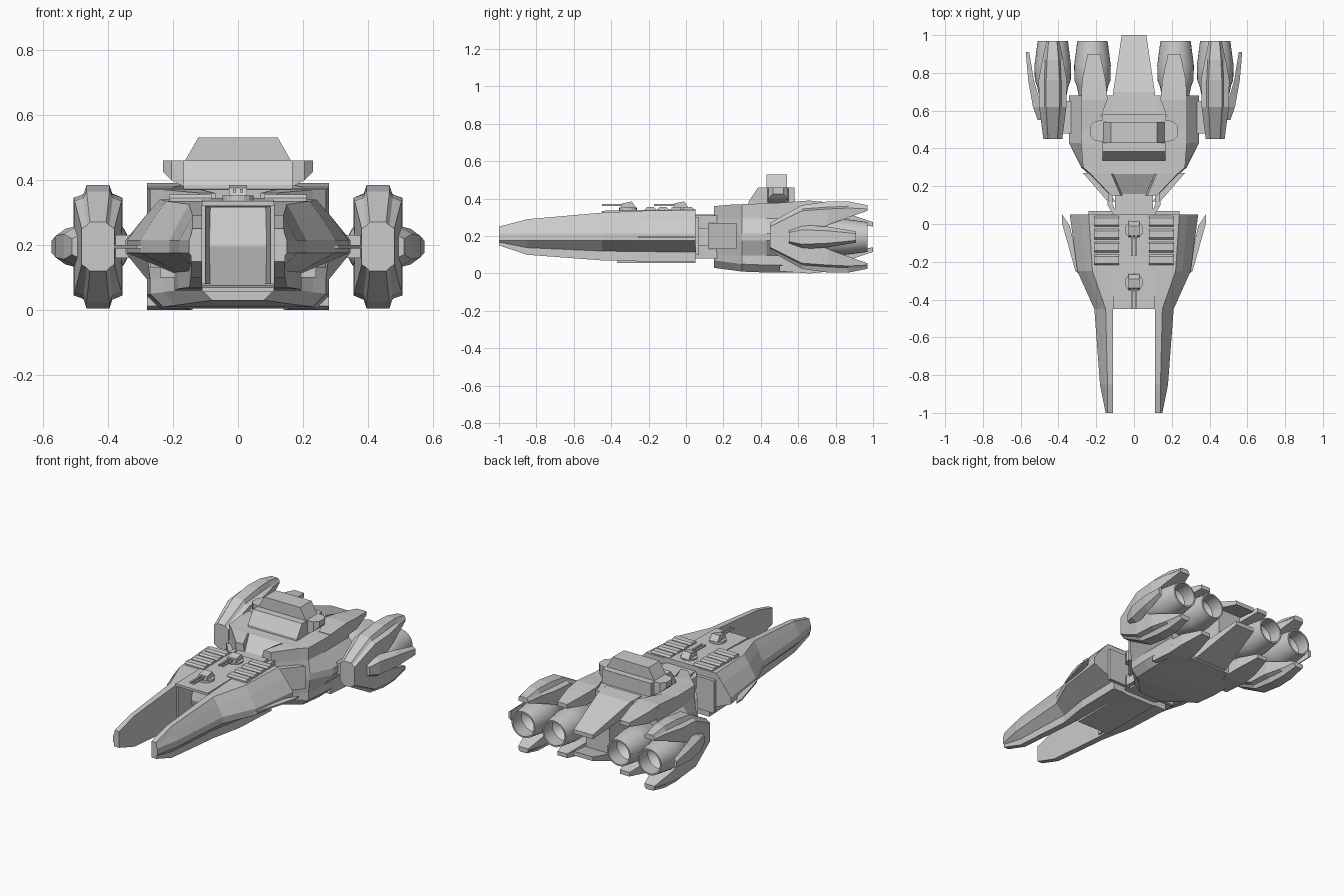
import bpy, bmesh, math

old = bpy.data.objects.get("Cube")
if old:
    bpy.data.objects.remove(old, do_unlink=True)

grey = bpy.data.materials.new("hull_grey")
grey.use_nodes = True
COLOUR = (0.6, 0.6, 0.6, 1)
grey.diffuse_color = COLOUR
grey.node_tree.nodes["Principled BSDF"].inputs["Base Color"].default_value = COLOUR

MID = 0.195  # height of the ship's centre line


def loft(name, rings, mirror=True, flip=False, smooth=False):
    """Skin a list of equal-length rings, cap both ends, optionally mirror in x or flip in z."""
    bm = bmesh.new()
    copies = [False, True] if flip else [False]
    for upside_down in copies:
        loops = []
        for ring in rings:
            loops.append([bm.verts.new((x, y, 2 * MID - z if upside_down else z)) for x, y, z in ring])
        count = len(loops[0])
        for first, second in zip(loops, loops[1:]):
            for i in range(count):
                j = (i + 1) % count
                bm.faces.new((first[i], first[j], second[j], second[i]))
        bm.faces.new(loops[0])
        bm.faces.new(loops[-1])
    bmesh.ops.recalc_face_normals(bm, faces=bm.faces)
    mesh = bpy.data.meshes.new(name)
    bm.to_mesh(mesh)
    bm.free()
    mesh.materials.append(grey)
    obj = bpy.data.objects.new(name, mesh)
    bpy.context.collection.objects.link(obj)
    if mirror:
        obj.modifiers.new("mirror", "MIRROR").use_mirror_merge = False
    if smooth:
        bpy.ops.object.select_all(action="DESELECT")
        obj.select_set(True)
        bpy.context.view_layer.objects.active = obj
        bpy.ops.object.shade_smooth_by_angle(angle=math.radians(35))
    return obj


def rect(y, left, right, low, high):
    """Upright rectangle across the ship at one y."""
    return [(left, y, low), (right, y, low), (right, y, high), (left, y, high)]


def box(name, left, right, back, front, low, high, mirror=True, flip=False):
    return loft(name, [rect(back, left, right, low, high), rect(front, left, right, low, high)], mirror, flip)


def side_profile(name, profile, left, right, mirror=False):
    """Extrude a (y, z) profile across x."""
    return loft(name, [[(x, y, z) for y, z in profile] for x in (left, right)], mirror)


def disc(name, x, y, radius, low, high):
    rings = []
    for z in (low, high):
        angles = [math.tau * i / 16 for i in range(16)]
        rings.append([(x + radius * math.cos(a), y + radius * math.sin(a), z) for a in angles])
    return loft(name, rings, mirror=False)


# Forked bow: one loft per side, from prong tip to hull back
INNER = 0.11


def bow_ring(y, top, wide, high, low):
    return [(INNER, y, high), (top, y, high), (top + (wide - top) * 0.45, y, high * 0.65 + MID * 0.35),
            (wide, y, MID + 0.02), (wide, y, MID - 0.02),
            ((top + INNER) / 2 + 0.02, y, low * 0.6 + MID * 0.4), ((top + INNER) / 2 + 0.02, y, low),
            (INNER, y, low)]


bow = [(-1, 0.14, 0.15, 0.25, 0.15), (-0.85, 0.14, 0.18, 0.29, 0.1), (-0.45, 0.15, 0.21, 0.325, 0.07),
       (-0.25, 0.22, 0.3, 0.335, 0.065), (0.05, 0.24, 0.34, 0.34, 0.06)]
loft("bow_prong", [bow_ring(*station) for station in bow])

# Bow core with a recessed bay between the prongs
side_profile("bow_core", [(-0.45, 0.335), (0.05, 0.345), (0.05, 0.055), (-0.37, 0.055), (-0.37, 0.07),
                          (-0.3, 0.075), (-0.33, MID), (-0.3, 0.315), (-0.45, 0.32)], -INNER, INNER)
loft("bay_post", [rect(-0.44, 0.1, 0.11, 0.08, 0.32), rect(-0.3, 0.085, 0.11, 0.08, 0.32)])
box("bow_back_panel", 0.05, 0.24, 0.05, 0.07, 0.1, 0.3)

# Thin side fins of the bow
fin = [(0.28, -0.27), (0.31, -0.25), (0.38, 0), (0.38, 0.05), (0.34, -0.01)]
loft("bow_fin", [[(x, y, z) for x, y in fin] for z in (MID - 0.005, MID + 0.005)])

# Launcher racks on the bow deck
for i in range(4):
    y = -0.19 + i * 0.068
    ring = [(y - 0.028, 0.33), (y - 0.028, 0.345), (y - 0.018, 0.355),
            (y + 0.018, 0.355), (y + 0.028, 0.345), (y + 0.028, 0.33)]
    side_profile("launcher_tube", ring, 0.08, 0.21, mirror=True)

# Twin-barrel turrets
for y in (-0.03, -0.31):
    disc("turret_base", 0, y, 0.048, 0.335, 0.352)
    side_profile("turret_housing", [(y - 0.04, 0.35), (y - 0.03, 0.375), (y + 0.02, 0.385), (y + 0.045, 0.35)],
                 -0.028, 0.028)
    box("turret_barrel", 0.006, 0.016, y - 0.14, y, 0.362, 0.372)

# Neck between bow and stern
box("neck", -0.1, 0.1, 0.04, 0.2, 0.08, 0.315, mirror=False)
strut = [(0.09, 0.05), (0.11, 0.05), (0.14, 0.1), (0.135, 0.18), (0.11, 0.18), (0.115, 0.11)]
loft("neck_strut", [[(x, y, z) for x, y in strut] for z in (0.24, 0.31)], flip=True)
loft("neck_panel", [rect(0.12, 0.1, 0.14, 0.13, 0.27), rect(0.27, 0.2, 0.27, 0.13, 0.27)])


# Stern hull with a ramp notch at the front of its deck
def stern_ring(y, side, wide, notch, deck, high, low):
    upper, lower = MID + 0.1, MID - 0.1
    return [(0, y, deck), (notch, y, deck), (notch + 0.01, y, high), (side, y, high), (side, y, upper),
            (wide, y, MID + 0.02), (wide, y, MID - 0.02), (side, y, lower), (side, y, low + 0.04),
            (side - 0.04, y, low), (0, y, low)]


stern = [(0.15, 0.12, 0.13, 0.06, 0.31, 0.36, 0.03), (0.265, 0.23, 0.24, 0.11, 0.37, 0.37, 0.015),
         (0.3, 0.27, 0.28, 0.12, 0.37, 0.37, 0.01), (0.43, 0.28, 0.345, 0.12, 0.375, 0.375, 0.005),
         (0.68, 0.28, 0.345, 0.12, 0.375, 0.375, 0.005)]
loft("stern_hull", [stern_ring(*station) for station in stern])

# Tapered tail plates, above and below a short core
loft("tail_plate", [rect(0.6, -0.12, 0.12, 0.32, 0.38), rect(0.7, -0.11, 0.11, 0.31, 0.375),
                    rect(1, -0.065, 0.065, 0.25, 0.275)], mirror=False, flip=True)
box("tail_core", -0.08, 0.08, 0.6, 0.86, 0.11, 0.28, mirror=False)

# Guard plates over and under the inner engines
loft("engine_guard", [rect(0.5, 0.2, 0.28, 0.35, 0.378), rect(0.66, 0.14, 0.28, 0.31, 0.39),
                      rect(0.76, 0.15, 0.275, 0.31, 0.38), rect(0.9, 0.18, 0.245, 0.335, 0.36)], flip=True)

# Hollow engine nozzles
bell = [(0.6, 0.06), (0.68, 0.073), (0.73, 0.083), (0.76, 0.095), (0.84, 0.097), (0.97, 0.08), (0.97, 0.071),
        (0.88, 0.075), (0.82, 0.03)]
for x in (0.22, 0.43):
    turns = [math.tau * i / 32 for i in range(32)]
    rings = [[(x + r * math.cos(a), y, MID + r * math.sin(a)) for a in turns] for y, r in bell]
    loft("engine_nozzle", rings, smooth=True)

# Outer nacelles: an armoured arm above and below each outer engine
POD = 0.43


def arm_ring(y, width, ridge, low, shoulder, high):
    return [(POD - width, y, low), (POD - width, y, shoulder), (POD - ridge - 0.01, y, shoulder + 0.01),
            (POD - ridge, y, high), (POD + ridge, y, high), (POD + ridge + 0.01, y, shoulder + 0.01),
            (POD + width, y, shoulder), (POD + width, y, low)]


arm = [(0.45, 0.05, 0.025, MID, 0.25, 0.27), (0.62, 0.072, 0.035, MID, 0.335, 0.365),
       (0.76, 0.075, 0.035, 0.26, 0.345, 0.385), (0.87, 0.055, 0.03, 0.3, 0.35, 0.385),
       (0.97, 0.034, 0.022, 0.335, 0.345, 0.365)]
loft("nacelle_arm", [arm_ring(*station) for station in arm], flip=True)
box("nacelle_pylon", 0.3, 0.4, 0.48, 0.65, 0.16, 0.23)


# Outer blade plates on the nacelles
def blade_ring(y, inner, outer, half):
    return [(inner, y, MID - half), (outer, y, MID - half * 0.6), (outer, y, MID + half * 0.6),
            (inner, y, MID + half)]


blade = [(0.55, 0.48, 0.51, 0.04), (0.62, 0.49, 0.535, 0.065), (0.76, 0.53, 0.56, 0.055),
         (0.91, 0.555, 0.573, 0.03)]
loft("nacelle_blade", [blade_ring(*station) for station in blade])

# Bridge: sloped deckhouse, tapered upper cabin, side wings
side_profile("bridge_deckhouse", [(0.335, 0.36), (0.335, 0.385), (0.385, 0.46), (0.58, 0.46), (0.58, 0.36)],
             -0.167, 0.167)


def plan(half, back, front, z):
    return [(-half, back, z), (half, back, z), (half, front, z), (-half, front, z)]


loft("bridge_cabin", [plan(0.165, 0.43, 0.54, 0.455), plan(0.122, 0.43, 0.54, 0.53)], mirror=False)
wing = [(0.16, 0.435, 0.55, 0.375), (0.205, 0.44, 0.545, 0.4), (0.23, 0.465, 0.52, 0.425)]
loft("bridge_wing", [[(x, a, z), (x, b, z), (x, b, 0.46), (x, a, 0.46)] for x, a, b, z in wing])
